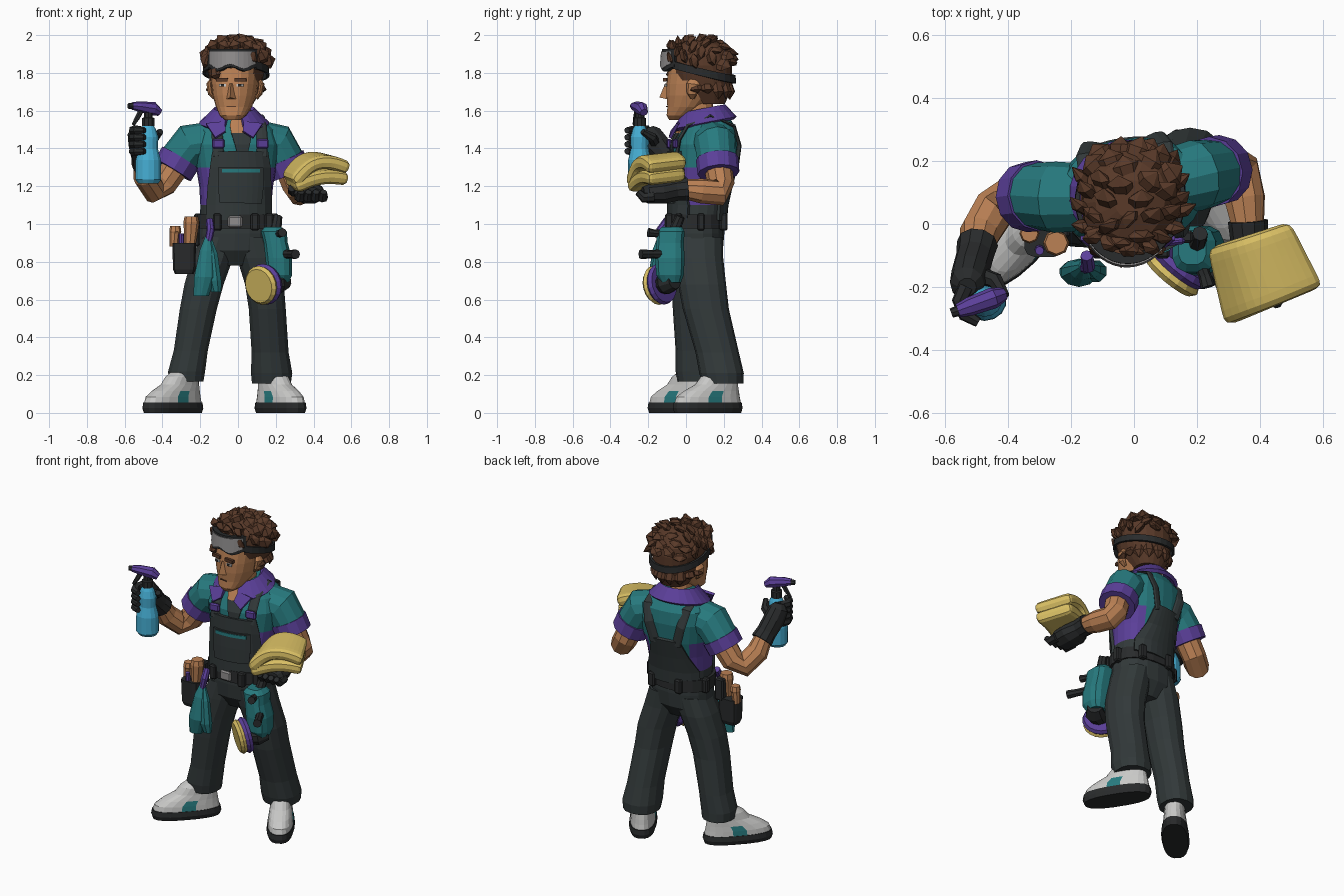
import bpy, bmesh, math, random
from mathutils import Vector as V, Matrix as Mx
random.seed(4)
COL = dict(teal=(.02, .195, .21), purple=(.105, .05, .32), charcoal=(.032, .041, .042), black=(.022, .024, .025),
           skin=(.5, .22, .09), brown=(.1, .042, .022), white=(.58, .58, .57), yellow=(.68, .51, .125),
           blue=(.06, .42, .65), grey=(.28, .27, .27))
MAT = {}
for k, c in COL.items():
    MAT[k] = bpy.data.materials.new(k)
    MAT[k].diffuse_color = (*c, 1)
rot = lambda c, deg: Mx.Translation(c) @ Mx.Rotation(math.radians(deg), 4, 'Z') @ Mx.Translation(-V(c))
BODY = rot((-.01, .09, 0), 8)                                   # chest twist
HEAD = Mx.Translation((-.012, 0, 0)) @ rot((0, .07, 0), -8)     # head turn

def make(name, verts, faces, mat, M=None, thick=0, sub=0, mats=None, rule=None):
    me = bpy.data.meshes.new(name)
    me.from_pydata([tuple(v) for v in verts], [], faces)
    bm = bmesh.new(); bm.from_mesh(me)
    bmesh.ops.recalc_face_normals(bm, faces=bm.faces)
    bm.to_mesh(me); bm.free()
    for m in [mat] + (mats or []):
        me.materials.append(MAT[m])
    if rule:
        for f in me.polygons:
            f.material_index = rule(f.center)
    if M:
        me.transform(M)
    ob = bpy.data.objects.new(name, me)
    bpy.context.collection.objects.link(ob)
    if thick:
        s = ob.modifiers.new('thick', 'SOLIDIFY'); s.thickness = thick; s.offset = 0
    if sub:
        ob.modifiers.new('round', 'SUBSURF').levels = sub
        ob.modifiers['round'].render_levels = sub
    return ob

def skin_rings(name, rings, mat, keep=None, **kw):
    n, verts = len(rings[0]), [p for r in rings for p in r]
    fs = [(i*n+j, i*n+(j+1) % n, (i+1)*n+(j+1) % n, (i+1)*n+j) for i in range(len(rings)-1) for j in range(n)]
    fs += [tuple(range(n)), tuple(range(len(verts)-n, len(verts)))]
    if keep:
        fs = [f for f in fs if keep(sum((V(verts[i]) for i in f), V())/len(f))]
    return make(name, verts, fs, mat, **kw)

def loft(name, rings, mat, n=16, p=2.3, **kw):
    """Stack of flat rounded outlines: (x, y, z, half width, half depth)."""
    out = []
    for x, y, z, a, b in rings:
        r = []
        for i in range(n):
            t = 2*math.pi*(i+.5)/n
            c, s = math.cos(t), math.sin(t)
            r.append(V((x+a*math.copysign(abs(c)**(2/p), c), y+b*math.copysign(abs(s)**(2/p), s), z)))
        out.append(r)
    return skin_rings(name, out, mat, **kw)

def tube(name, pts, radii, mat, n=10, ref=(1, 0, 0), **kw):
    """Round or flat tube along points."""
    pts = [V(p) for p in pts]
    out, prev, side = [], None, V(ref)
    for i, p in enumerate(pts):
        t = (pts[min(i+1, len(pts)-1)] - pts[max(i-1, 0)]).normalized()
        if prev:
            side = prev.rotation_difference(t) @ side
        side = (side - t*side.dot(t)).normalized()
        up, prev = t.cross(side), t
        a, b = radii[i] if isinstance(radii[i], tuple) else (radii[i],)*2
        out.append([p + side*a*math.cos(2*math.pi*j/n) + up*b*math.sin(2*math.pi*j/n) for j in range(n)])
    return skin_rings(name, out, mat, **kw)

def box(name, c, size, mat, M=None, bevel=.008):
    a, b, h = (s/2 for s in size)
    vs = [V(c) + V((x*a, y*b, z*h)) for z in (-1, 1) for x, y in ((-1, -1), (1, -1), (1, 1), (-1, 1))]
    ob = skin_rings(name, [vs[:4], vs[4:]], mat, M=M)
    if bevel:
        ob.modifiers.new('bevel', 'BEVEL').width = bevel
    return ob

def grid(name, f, nu, nv, mat, **kw):
    vs = [f(i/nu, j/nv) for i in range(nu+1) for j in range(nv+1)]
    w = nv+1
    return make(name, vs, [(i*w+j, i*w+j+1, i*w+w+j+1, i*w+w+j) for i in range(nu) for j in range(nv)], mat, **kw)

def arc(name, a0, a1, lo, hi, cy, mat, tilt=0, n=20, cx=0, notch=0, **kw):
    """Curved band about z, angle 0 = front; lo/hi = (rx, ry, z)."""
    def f(u, v):
        t = math.radians(a0+(a1-a0)*u)
        a, b, z = (lo[k]+(hi[k]-lo[k])*v for k in range(3))
        z += notch*(1-v)*math.cos(math.pi*(4*u-2)) if notch else 0
        return V((cx+a*math.sin(t), cy-b*math.cos(t), z-tilt*b*math.cos(t)))
    return grid(name, f, n, 1, mat, **kw)

# torso profile and surface lookup
TORSO = [(-.015, .06, 1.0, .19, .135), (-.015, .065, 1.1, .188, .14), (-.012, .075, 1.2, .195, .152),
         (-.01, .09, 1.3, .212, .165), (-.01, .1, 1.42, .23, .172), (-.01, .115, 1.5, .208, .152),
         (-.01, .112, 1.56, .14, .12), (-.01, .1, 1.6, .08, .085)]
def surf(x, z, side, off):
    for a, b in zip(TORSO, TORSO[1:]):
        if a[2] <= z <= b[2]:
            t = (z-a[2])/(b[2]-a[2])
            cx, cy, _, rx, ry = (p+(q-p)*t for p, q in zip(a, b))
    return V((x, cy + side*(ry*max(0, 1-abs((x-cx)/rx)**2.3)**(1/2.3)+off), z))
def patch(name, rows, side, off, mat, thick=.014):
    """Cloth panel lying on the torso: rows of (z, x0, x1)."""
    def f(u, v):
        r = rows[round(u*(len(rows)-1))]
        return surf(r[1]+(r[2]-r[1])*v, r[0], side, off)
    grid(name, f, len(rows)-1, 8, mat, M=BODY, thick=thick)

loft('shirt', TORSO, 'teal', 24, M=BODY, mats=['purple', 'charcoal'],
     rule=lambda c: 2 if c.z < 1.1 else int(abs(c.x+.01) > .13 and c.z < 1.3))
patch('front_bib', [(1.02, -.18, .16), (1.1, -.18, .16), (1.2, -.175, .155), (1.3, -.165, .15), (1.385, -.155, .135)], -1, .012, 'charcoal', .02)
patch('bib_pocket', [(1.11, -.12, .1), (1.2, -.13, .11), (1.3, -.13, .11)], -1, .026, 'charcoal')
patch('pocket_trim', [(1.272, -.11, .09), (1.292, -.11, .09)], -1, .033, 'teal', .008)
patch('back_panel', [(1.02, -.18, .15), (1.1, -.18, .15), (1.2, -.14, .11), (1.32, -.1, .08)], 1, .008, 'charcoal', .02)
patch('undershirt', [(1.38, -.03, .03), (1.42, -.04, .04), (1.48, -.055, .055)], -1, .006, 'charcoal', .008)
patch('open_neck', [(1.48, -.055, .055), (1.52, -.06, .06), (1.56, -.05, .05)], -1, .005, 'skin', .008)
for s, nm in ((-1, 'left'), (1, 'right')):
    x = lambda a: -.01+s*a
    pts = [surf(x(.115), 1.36, -1, .012), surf(x(.12), 1.45, -1, .012), surf(x(.12), 1.52, -1, .008), V((x(.125), .11, 1.572)),
           surf(x(.125), 1.52, 1, .01), surf(x(.105), 1.42, 1, .01), surf(x(.07), 1.29, 1, .01)]
    tube(nm+'_strap', pts, [(.03, .01)]*7, 'charcoal', 8, M=BODY)
    box(nm+'_strap_buckle', surf(x(.118), 1.425, -1, .022), (.065, .022, .05), 'purple', M=BODY)

# collar and neck
arc('collar', 18, 342, (.178, .165, 1.528), (.1, .105, 1.605), .095, 'purple', .2, cx=-.02, thick=.022)
for s in (-1, 1):
    make('collar_flap', [(-.02+s*.05, -.035, 1.54), (-.02+s*.15, -.045, 1.53), (-.02+s*.1, -.085, 1.455), (-.02+s*.045, -.075, 1.49)],
         [(0, 1, 2, 3)], 'purple', thick=.016)
tube('neck', [(-.01, .09, 1.44), (-.01, .06, 1.68)], [.08, .075], 'skin', 12)

# head
loft('head', [(0, -.05, 1.55, .04, .04), (0, -.037, 1.575, .07, .067), (0, -.0, 1.62, .094, .1), (0, .03, 1.68, .115, .135),
     (0, .045, 1.74, .124, .15), (0, .06, 1.82, .13, .155), (0, .07, 1.92, .1, .12)], 'skin', 18, M=HEAD)
make('nose', [(-.014, -.095, 1.745), (.014, -.095, 1.745), (.028, -.095, 1.66), (-.028, -.095, 1.66), (0, -.112, 1.745), (0, -.143, 1.67)],
     [(0, 4, 5, 3), (4, 1, 2, 5), (3, 5, 2), (0, 1, 4), (0, 3, 2, 1)], 'skin', M=HEAD)
box('mouth', (0, -.101, 1.622), (.05, .006, .006), 'brown', HEAD, 0)
for s in (-1, 1):
    box('eye_white', (s*.046, -.1, 1.735), (.036, .01, .014), 'white', HEAD, 0)
    box('pupil', (s*.046, -.103, 1.735), (.018, .01, .014), 'black', HEAD, 0)
    box('eyebrow', (s*.05, -.102, 1.764), (.062, .018, .02), 'brown', HEAD, 0)
    tube('ear', [(s*.112, .05, 1.665), (s*.132, .05, 1.69), (s*.14, .058, 1.74), (s*.125, .06, 1.77)],
         [(.008, .012), (.014, .028), (.015, .036), (.008, .02)], 'skin', 8, M=HEAD)

# hair cap with flat leaf-like tufts
loft('hair_cap', [(0, .12, 1.635, .085, .085), (0, .1, 1.7, .122, .135), (0, .085, 1.76, .138, .157), (0, .078, 1.84, .155, .165),
     (0, .075, 1.9, .15, .16), (0, .08, 1.95, .11, .125), (0, .08, 1.975, .05, .06)], 'brown', 20, M=HEAD,
     keep=lambda c: c.z > (1.84 if c.y < -.03 else 1.75 if c.y < .075 else 1.6))
def tuft(p, d, nrm, L, w):
    d = d.normalized()
    tip = p + d*L
    tip.z = min(tip.z, 2)
    tube('hair_tuft', [p-d*L*.4, p+d*L*.35+nrm*.012, tip], [(w*.8, .02), (w, .02), .002], 'brown', 6, d.cross(nrm), M=HEAD)
for i in range(38):
    z = .98-.92*i/37
    t = 2.39996*i
    r = math.sqrt(1-z*z)
    nrm = V((r*math.cos(t), r*math.sin(t), z))
    p = V((nrm.x*.152, .075+nrm.y*.158, 1.84+nrm.z*.128))
    sweep = V((nrm.x*.5+random.uniform(-.3, .3), .55 if nrm.y > -.3 else .1, .25 if nrm.y < .5 else -.25))
    tuft(p, nrm*.35 + sweep, nrm, random.uniform(.055, .075), .042)
for i in range(9):                                              # nape and temples
    a = math.radians(-96+24*i)
    nrm = V((math.sin(a), math.cos(a), 0))
    tuft(V((nrm.x*.13, .085+nrm.y*.143, 1.72)), V((nrm.x*.1, .1, -1)), nrm, .06 if abs(a) < 1.2 else .03, .036)
for x, dx in ((-.1, -.3), (-.05, .3), (.02, -.2), (.08, .4)):   # fringe
    tuft(V((x, -.075+abs(x)*.3, 1.93)), V((dx, -.3, .8)), V((0, -1, .3)).normalized(), .05, .032)
tuft(V((-.085, -.085, 1.8)), V((.3, -.1, -1)), V((-.3, -1, 0)).normalized(), .04, .03)

# goggles
arc('goggle_strap', 46, 314, (.17, .181, 1.79), (.168, .179, 1.83), .078, 'black', -.25, M=HEAD, thick=.014)
arc('goggle_frame', -57, 57, (.145, .178, 1.82), (.143, .172, 1.925), .06, 'black', n=12, notch=.012, M=HEAD, thick=.03)
arc('goggle_lens', -50, 50, (.158, .195, 1.835), (.156, .189, 1.914), .06, 'grey', n=12, notch=.012, M=HEAD, thick=.008)

# sleeves, cuffs, arms
ARMS = [('left', [(-.12, .085, 1.44), (-.25, .085, 1.42), (-.325, .09, 1.325)], [(-.305, .09, 1.35), (-.345, .085, 1.285)],
         [(-.31, .09, 1.33), (-.39, .08, 1.215), (-.445, .045, 1.18), (-.49, -.03, 1.25), (-.5, -.08, 1.33)]),
        ('right', [(.1, .13, 1.445), (.2, .155, 1.425), (.255, .165, 1.325)], [(.242, .165, 1.345), (.275, .172, 1.27)],
         [(.255, .165, 1.33), (.3, .185, 1.21), (.33, .175, 1.165), (.352, .08, 1.175), (.362, -.01, 1.185)])]
for nm, sl, cu, arm in ARMS:
    tube(nm+'_sleeve', sl, [.105, .113, .104], 'teal', 12, (0, 1, 0))
    tube(nm+'_sleeve_cuff', cu, [.113, .111], 'purple', 12, (0, 1, 0))
    tube(nm+'_arm', arm, [.075, .072, .07, .066, .052], 'skin', 10, (0, 1, 0))

# left gloved hand around the spray bottle
tube('left_glove', [(-.497, -.062, 1.315), (-.505, -.1, 1.355), (-.52, -.155, 1.42), (-.53, -.19, 1.48), (-.53, -.2, 1.51)],
     [.066, .06, (.06, .07), (.055, .06), .03], 'black', 10)
BX, BY = -.475, -.245
for k in range(4):
    z = 1.385+k*.037
    tube('left_finger', [(BX+.078*math.sin(a), BY-.07*math.cos(a), z) for a in (-2.3, -1.6, -.9, -.25)], [.026, .026, .023, .016], 'black', 7, (0, 0, 1))
tube('left_thumb', [(-.5, -.16, 1.42), (-.44, -.18, 1.46), (-.41, -.23, 1.49)], [.03, .026, .016], 'black', 7, (0, 0, 1))
loft('spray_bottle', [(BX, BY, z, r, r*.9) for z, r in ((1.215, .055), (1.235, .07), (1.34, .068), (1.4, .052), (1.46, .055), (1.5, .042), (1.53, .025))], 'blue', 14, 2)
loft('spray_neck', [(BX, BY, z, r, r) for z, r in ((1.52, .034), (1.56, .034), (1.565, .024), (1.59, .024))], 'black', 10, 2)
SP = rot((BX, BY, 0), 20)
tube('spray_head', [(BX+.065, BY, 1.59), (BX+.03, BY, 1.61), (BX-.05, BY, 1.622), (BX-.09, BY, 1.625)],
     [(.022, .02), (.034, .036), (.03, .028), (.022, .02)], 'purple', 8, (0, 1, 0), M=SP)
tube('spray_nozzle', [(BX-.085, BY, 1.625), (BX-.112, BY, 1.625)], [.018, .015], 'black', 8, (0, 1, 0), M=SP)
tube('spray_trigger', [(BX-.035, BY, 1.61), (BX-.06, BY, 1.565), (BX-.085, BY, 1.525)], [.015, .014, .009], 'black', 6, M=SP)

# right gloved hand under the folded cloth
tube('right_glove', [(.362, .01, 1.185), (.366, -.05, 1.18), (.375, -.12, 1.165), (.38, -.2, 1.16), (.385, -.23, 1.16)],
     [.064, .06, (.085, .06), (.085, .055), (.06, .035)], 'black', 10)
for k in range(4):
    x = .325+k*.04
    tube('right_finger', [(x, -.17, 1.145), (x+.005, -.225, 1.14), (x+.008, -.255, 1.17)], [.03, .027, .018], 'black', 7)
tube('right_thumb', [(.32, -.09, 1.17), (.29, -.15, 1.175), (.285, -.21, 1.19)], [.03, .028, .02], 'black', 7)
C = [V((.245, -.07, 0)), V((.49, .008, 0)), V((.6, -.2, 0)), V((.3, -.325, 0))]
for k in range(2):
    def cloth(u, v):
        m = .97+.03*k
        u2, v2 = .5+(u-.5)*m, .5+(v-.5)*m
        p = (C[3]*(1-u2)+C[2]*u2)*(1-v2) + (C[0]*(1-u2)+C[1]*u2)*v2
        p.z = 1.19+.065*k + .045*u - .01*k*u + (.03+.022*k)*math.sin(math.pi*u) + .025*v - .05*max(0, .3-u)*3*k
        return p
    grid('folded_cloth', cloth, 7, 5, 'yellow', thick=.075, sub=1)

# trousers, belt and shoes
loft('trouser_seat', [(-.02, .06, .78, .1, .08), (-.02, .06, .86, .19, .135), (-.015, .06, .95, .195, .143), (-.015, .06, 1.04, .19, .14)], 'charcoal', 18)
loft('left_leg', [(-.275, .055, .165, .094, .1), (-.272, .05, .22, .1, .105), (-.25, .05, .33, .092, .105), (-.21, .04, .55, .1, .11),
     (-.18, .045, .68, .106, .118), (-.135, .055, .82, .112, .13), (-.1, .06, .93, .1, .13)], 'charcoal', 14)
loft('right_leg', [(.177, .195, .155, .105, .108), (.178, .188, .21, .112, .118), (.17, .165, .32, .1, .115), (.155, .105, .55, .1, .122),
     (.14, .085, .68, .105, .127), (.1, .065, .82, .108, .132), (.075, .06, .93, .1, .135)], 'charcoal', 14)
loft('belt', [(-.015, .055, .975, .205, .155), (-.015, .055, 1.05, .203, .153)], 'black', 20)
box('belt_buckle', (-.015, -.103, 1.012), (.075, .02, .06), 'grey')
for x, y, a in ((-.11, -.09, 0), (.09, -.09, 0), (.165, -.04, 0), (.19, .08, 0), (-.09, .2, 0), (.1, .2, 0), (-.21, .1, 0)):
    box('belt_loop', (x, y, 1.01), (.045, .04, .09), 'black')
for nm, x, y, ang in (('left', -.345, -.035, -43), ('right', .225, .115, 32)):
    M = Mx.Translation((x, y, 0)) @ Mx.Rotation(math.radians(ang), 4, 'Z')
    loft(nm+'_sole', [(0, 0, 0, .074, .2), (0, 0, .025, .082, .208), (0, 0, .055, .078, .203)], 'black', 20, 2.5, M=M)
    loft(nm+'_shoe', [(0, 0, .05, .076, .2), (0, .002, .085, .073, .19), (0, .022, .115, .068, .165), (0, .055, .15, .063, .125),
         (0, .07, .19, .06, .105), (0, .085, .215, .052, .08)], 'white', 20, 2.4, M=M, mats=['teal'],
         rule=lambda c: int(abs(c.x) > .05 and -.03 < c.y < .07 and c.z < .11))
    for k in range(3):
        box('shoe_lace', (0, -.075+k*.035, .128+k*.018), (.075, .014, .012), 'white', M, .003)

# tool pouch with brushes
loft('tool_pouch', [(-.285, -.05, .735, .05, .04), (-.285, -.05, .76, .06, .05), (-.285, -.05, .9, .064, .055)], 'black', 12, 4)
box('pouch_flap', (-.235, -.02, .95), (.06, .05, .14), 'black')
for x, y, z0, z1, r in ((-.25, -.06, .88, 1.04, .042), (-.335, -.03, .88, .99, .032)):
    tube('brush_handle', [(x-.005, y, z0), (x, y, z0+.07), (x+.003, y, z1-.03), (x+.003, y, z1)], [r*.7, r*.85, r, r*.85], 'skin', 8)
tube('brush_ferrule', [(-.3, -.08, .88), (-.3, -.085, .95)], [.016, .014], 'purple', 8)

# hanging rag on a hook
tube('rag_hook', [(-.15, -.1, 1.02), (-.145, -.135, .97), (-.16, -.14, .89)], [.02, .022, .018], 'purple', 8)
loft('rag', [(-.16, -.135, .93, .016, .016), (-.165, -.145, .86, .04, .033), (-.175, -.155, .72, .06, .045), (-.195, -.15, .62, .043, .03)], 'teal', 10, 2)
loft('rag_fold', [(-.15, -.135, .92, .014, .014), (-.14, -.145, .84, .036, .03), (-.125, -.15, .7, .04, .037), (-.115, -.15, .64, .028, .02)], 'teal', 8, 2)

# polisher hanging on the right hip
loft('polisher_body', [(.22, -.08, .69, .05, .055), (.22, -.085, .73, .068, .075), (.215, -.085, .82, .072, .08), (.2, -.085, .9, .065, .075),
     (.19, -.08, .96, .07, .075), (.185, -.075, .985, .045, .055)], 'teal', 12, 2.8)
tube('polisher_grip', [(.23, -.1, .84), (.275, -.18, .84), (.305, -.24, .84)], [.028, .022, .026], 'black', 8)
tube('polisher_knob', [(.2, -.1, .945), (.225, -.165, .95), (.235, -.2, .955)], [.024, .02, .024], 'black', 8)
tube('polisher_clip', [(.2, -.06, .97), (.21, -.03, 1.04)], [.03, .025], 'black', 8)
tube('polisher_motor', [(.25, -.06, .7), (.21, -.1, .69), (.15, -.13, .68)], [.045, .062, .05], 'black', 10, (0, 0, 1))
ax = V((-.62, -.75, -.18)).normalized()
c0 = V((.155, -.115, .685))
for nm, a, b, r, m in (('plate', 0, .042, .11, 'purple'), ('foam', .038, .074, .105, 'yellow')):
    tube('polishing_pad_'+nm, [c0+ax*a, c0+ax*(a+b)/2, c0+ax*b], [r*.92, r, r*.86], m, 18, (0, 0, 1))
